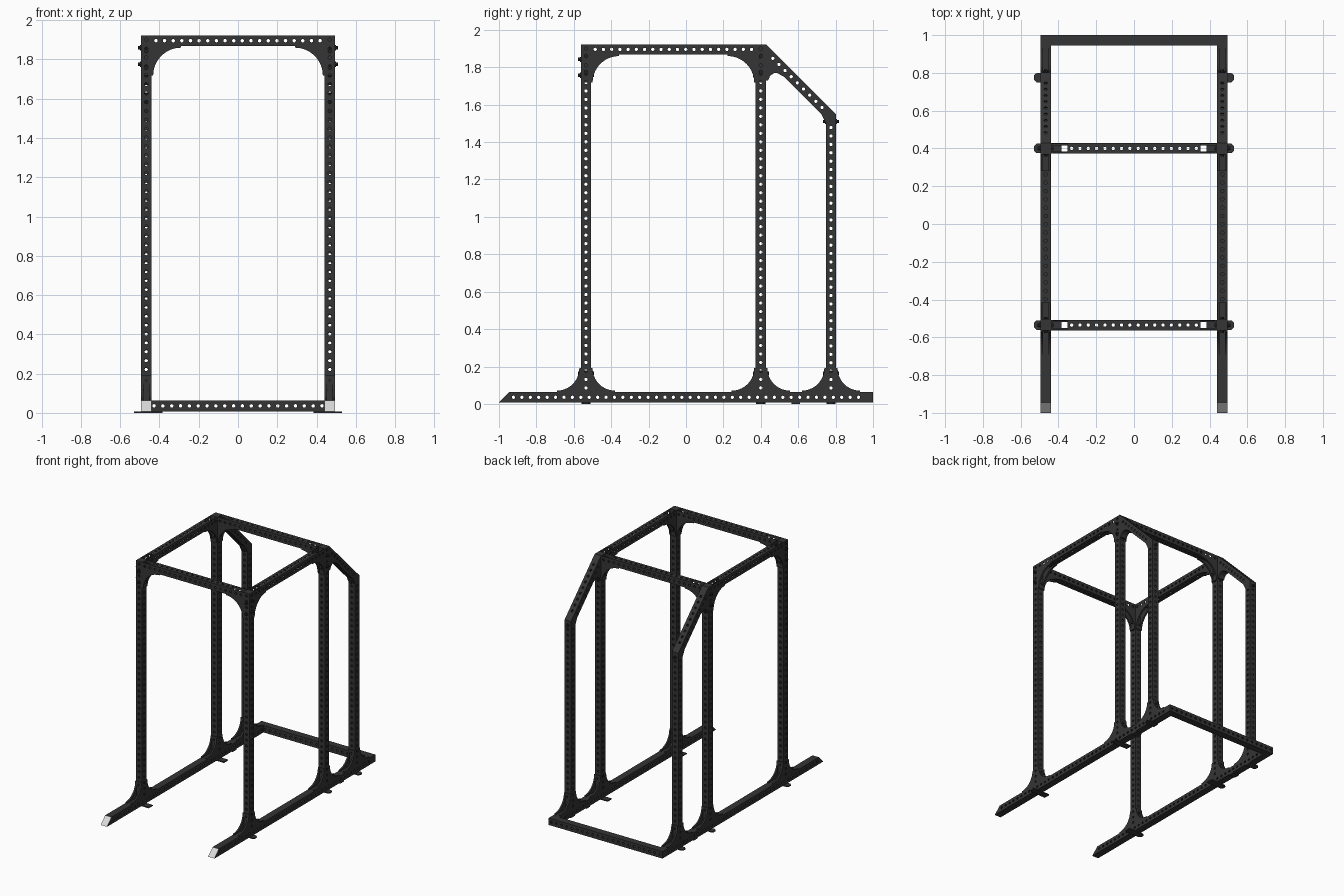
import bpy, bmesh
from math import pi, cos, sin
from mathutils import Vector as V, Matrix

if "Cube" in bpy.data.objects:
    bpy.data.objects.remove(bpy.data.objects["Cube"])


def material(name, rgb):
    m = bpy.data.materials.new(name)
    m.use_nodes = True
    m.diffuse_color = (*rgb, 1)
    bsdf = m.node_tree.nodes["Principled BSDF"]
    bsdf.inputs["Base Color"].default_value = (*rgb, 1)
    bsdf.inputs["Roughness"].default_value = 0.6
    return m


STEEL = material("black_steel", (0.035, 0.035, 0.036))
BOLT = material("bolt_black", (0.02, 0.02, 0.021))
CAP = material("light_cap", (0.7, 0.7, 0.7))

W = 0.055            # tube width
H = W / 2
PITCH = 0.045        # hole spacing
SIDE = 0.4675        # side frame centre in x
TOP, BASE = 1.923, 0.063
FRONT, MID, REAR = -0.535, 0.4, 0.775
X, Y, Z = V((1, 0, 0)), V((0, 1, 0)), V((0, 0, 1))


def finish(name, bm, *mats):
    bmesh.ops.remove_doubles(bm, verts=bm.verts, dist=1e-5)
    bmesh.ops.recalc_face_normals(bm, faces=bm.faces)
    me = bpy.data.meshes.new(name)
    bm.to_mesh(me)
    bm.free()
    for m in mats:
        me.materials.append(m)
    ob = bpy.data.objects.new(name, me)
    bpy.context.collection.objects.link(ob)
    return ob


def face(bm, pts):
    return bm.faces.new([bm.verts.new(p) for p in pts])


def perforated_tube(name, a, b, u, holes_u=True, holes_v=True, slots=0):
    """Square tube from a to b; slots = end cells left open on the v sides."""
    a, b = V(a), V(b)
    d = (b - a).normalized()
    v = d.cross(u)
    n = round((b - a).length / PITCH)
    step = (b - a).length / n
    bm = bmesh.new()
    for side, across, holes in ((u, v, holes_u), (-u, v, holes_u),
                                (v, u, holes_v), (-v, u, holes_v)):
        for i in range(n):
            if slots and abs(side.dot(v)) > 0.5 and (i < slots or i >= n - slots):
                continue
            c = a + d * step * (i + 0.5) + side * H
            corners = [c + d * (step / 2 * s) + across * (H * t)
                       for s, t in ((1, 1), (-1, 1), (-1, -1), (1, -1))]
            if not holes:
                face(bm, corners)
                continue
            ring = [c + (d * cos(k * pi / 4 + pi / 4) + across * sin(k * pi / 4 + pi / 4)) * 0.0092
                    for k in range(8)]
            for k in range(4):
                face(bm, (corners[k], corners[(k + 1) % 4], ring[(2 * k + 2) % 8],
                          ring[2 * k + 1], ring[2 * k]))
    for end in (a, b):
        face(bm, [end + u * (H * s) + v * (H * t) for s, t in ((1, 1), (-1, 1), (-1, -1), (1, -1))])
    ob = finish(name, bm, STEEL)
    wall = ob.modifiers.new("wall", 'SOLIDIFY')
    wall.thickness = 0.005
    wall.offset = -1
    return ob


def add_prism(bm, pts, depth):
    """Outline extruded by the depth vector, centred on the outline plane."""
    f = face(bm, [V(p) - depth / 2 for p in pts])
    top = bmesh.ops.extrude_face_region(bm, geom=[f], use_keep_orig=True)["geom"]
    bmesh.ops.translate(bm, verts=[g for g in top if isinstance(g, bmesh.types.BMVert)], vec=depth)


def prism(name, pts, depth, *mats):
    bm = bmesh.new()
    add_prism(bm, pts, depth)
    return finish(name, bm, *(mats or (STEEL,)))


def gusset(name, corner, along, up, r):
    """Two curved cheek plates and a web against the upright."""
    corner, n, lip = V(corner), along.cross(up), 0.008
    prof = [(0, 0), (r, 0)]
    prof += [(r - (r - lip) * sin(t * pi / 20), r - (r - lip) * cos(t * pi / 20)) for t in range(11)]
    prof += [(0, r)]
    outline = [corner + along * p + up * q for p, q in prof]
    bm = bmesh.new()
    for s in (-1, 1):
        add_prism(bm, [p + n * (s * (H - 0.00625)) for p in outline], n * 0.0125)
    web = [corner + along * p + up * q for p, q in ((0, 0), (lip, 0), (lip, r), (0, r))]
    add_prism(bm, web, n * (W - 0.024))
    finish(name, bm, STEEL)


def bolt(name, centre, axis):
    """Through bolt with a head and nut on opposite faces."""
    bm = bmesh.new()
    rot = axis.to_track_quat('Z', 'Y').to_matrix().to_4x4()
    for r, length in ((0.014, W + 0.008), (0.009, W + 0.03)):
        bmesh.ops.create_cone(bm, cap_ends=True, segments=8, radius1=r, radius2=r, depth=length,
                              matrix=Matrix.Translation(centre) @ rot)
    finish(name, bm, BOLT)


low = BASE - H
high = TOP - H

for s, label in ((1, "left"), (-1, "right")):
    x = s * SIDE
    # Uprights
    for y, part, top in ((FRONT, "front", TOP), (MID, "middle", TOP), (REAR, "rear", 1.50)):
        perforated_tube(f"{label}_{part}_upright", (x, y, BASE), (x, y, top), X)
        for d in (-1, 1):
            gusset(f"{label}_{part}_base_gusset", (x, y + d * H, BASE), Y * d, Z, 0.128)
        bolt(f"{label}_{part}_base_bolt", V((x, y, 0.165)), Y)
        # Ground foot with chamfered outer end
        inner = 0.44 if part == "rear" else 0.385
        foot = [(inner, -0.025), (0.515, -0.025), (0.53, -0.012),
                (0.53, 0.012), (0.515, 0.025), (inner, 0.025)]
        prism(f"{label}_{part}_foot", [(s * p, y + q, 0.004) for p, q in foot], Z * 0.008)
    # Small pad under the base rail
    pad = [(x - H, 0.563), (x + H, 0.563), (x + H, 0.61), (x - H, 0.61)]
    prism(f"{label}_base_pad", [(p, q, 0.004) for p, q in pad], Z * 0.008)

    # Base rail with slanted light end cap
    perforated_tube(f"{label}_base_rail", (x, -0.945, low), (x, 0.945, low), X, True, False)
    cap = prism(f"{label}_base_end_cap",
                [(x, -0.945, BASE), (x, -0.945, BASE - W), (x, -1, BASE - W), (x, -0.995, BASE - W + 0.006)],
                X * W, STEEL, CAP)
    for p in cap.data.polygons:
        p.material_index = int(p.normal.y < -0.3 and p.normal.z > 0.3)

    # Top side rail, gussets and bolts
    perforated_tube(f"{label}_top_rail", (x, FRONT + H, high), (x, MID - H, high), X, slots=2)
    gusset(f"{label}_front_top_gusset", (x, FRONT + H, TOP - W), Y, -Z, 0.15)
    gusset(f"{label}_middle_top_gusset", (x, MID - H, TOP - W), -Y, -Z, 0.15)
    for y, part in ((FRONT, "front"), (MID, "middle")):
        gusset(f"{label}_{part}_cross_gusset", (x - s * H, y, TOP - W), X * -s, -Z, 0.15)
        for z in (1.86, 1.775):
            bolt(f"{label}_{part}_side_bolt", V((x, y, z)), X)
            bolt(f"{label}_{part}_top_bolt", V((x, y, z - 0.018)), Y)

    # Sloped rear brace with mitred joints
    a, b = V((x, 0.4475, 1.8645)), V((x, 0.7435, 1.5685))
    perforated_tube(f"{label}_sloped_brace", a, b, X)
    face_y, tail = MID + H, REAR + H
    prism(f"{label}_brace_top_joint",
          [(x, face_y, TOP), (x, 0.467, 1.884), (x, face_y, 1.845)], X * W)
    prism(f"{label}_brace_lower_joint",
          [(x, REAR - H, 1.5), (x, tail, 1.5), (x, tail, 1.5485),
           (x, 0.763, 1.588), (x, 0.724, 1.549)], X * W)
    prism(f"{label}_brace_gusset",
          [(x, face_y, 1.85), (x, 0.524, 1.75), (x, 0.512, 1.755), (x, 0.49, 1.768),
           (x, 0.47, 1.768), (x, 0.45, 1.755), (x, 0.439, 1.73), (x, face_y, 1.73)], X * W)
    bolt(f"{label}_brace_bolt", V((x, REAR, 1.51)), Y)

# Cross beams
reach = SIDE - H
for y, part in ((FRONT, "front"), (MID, "middle")):
    perforated_tube(f"{part}_top_crossbeam", (-reach, y, high), (reach, y, high), Y, slots=2)
perforated_tube("rear_base_crossbeam", (-SIDE - H, 1 - H, low), (SIDE + H, 1 - H, low), Y, True, False)
